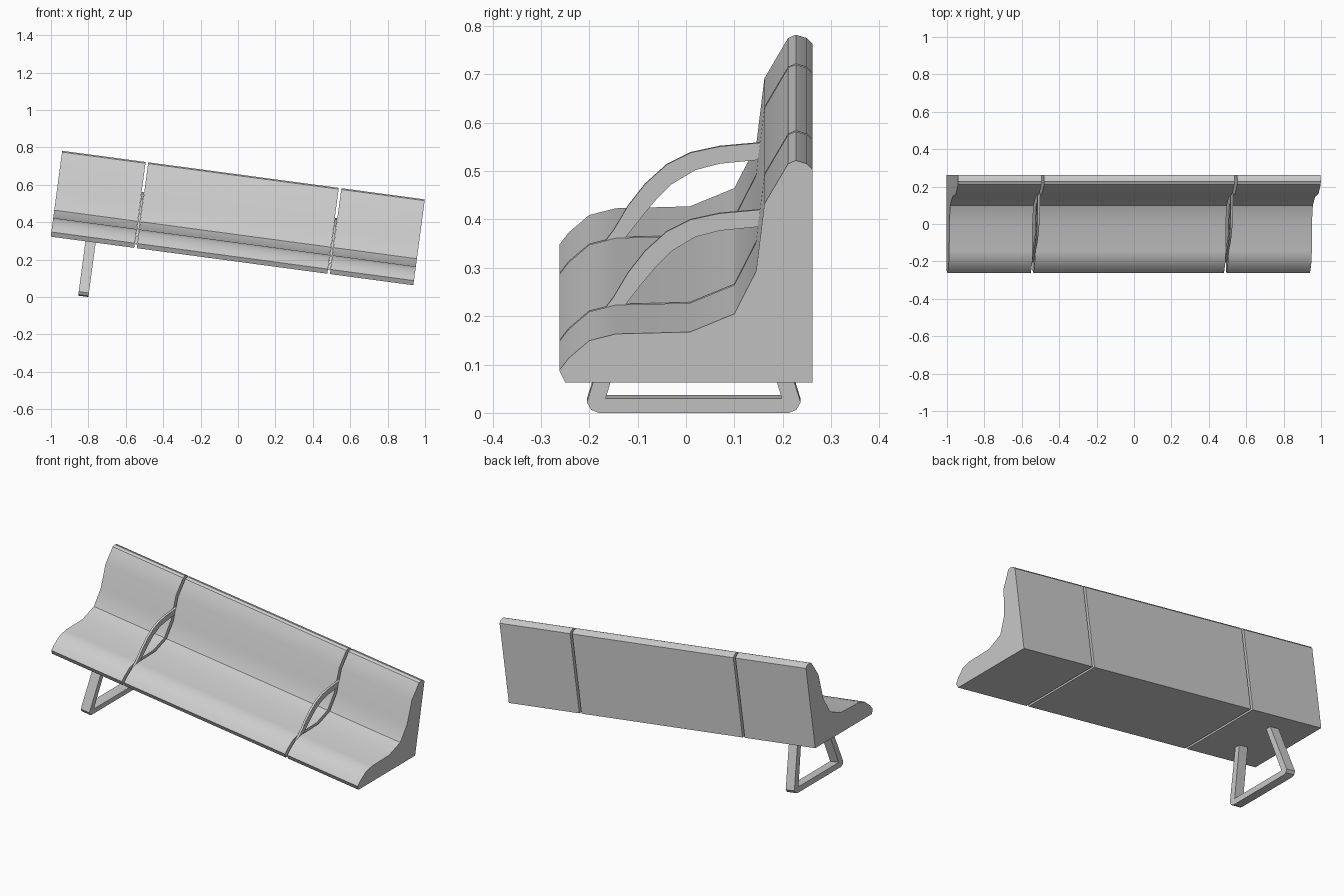
import bpy, bmesh, math
from mathutils import Matrix

if "Cube" in bpy.data.objects:
    bpy.data.objects.remove(bpy.data.objects["Cube"])

# Whole bench leans sideways about y; parts are laid out in its own level frame
TILT = Matrix.Translation((-0.032, 0, 0.193)) @ Matrix.Rotation(math.radians(7.63), 4, 'Y')


def slab(name, outline, x0, x1):
    """Extrude a closed (y, z) outline from x0 to x1."""
    bm = bmesh.new()
    face = bm.faces.new([bm.verts.new((x0, y, z)) for y, z in outline])
    ext = bmesh.ops.extrude_face_region(bm, geom=[face], use_keep_orig=True)
    moved = [g for g in ext["geom"] if isinstance(g, bmesh.types.BMVert)]
    bmesh.ops.translate(bm, verts=moved, vec=(x1 - x0, 0, 0))
    bmesh.ops.recalc_face_normals(bm, faces=bm.faces)
    me = bpy.data.meshes.new(name)
    bm.to_mesh(me)
    bm.free()
    me.shade_smooth()
    me.set_sharp_from_angle(angle=math.radians(30))
    ob = bpy.data.objects.new(name, me)
    ob.matrix_world = TILT
    bpy.context.collection.objects.link(ob)
    return ob


# Seat and back in one solid profile, cut into three sections
profile = [(-0.25, 0), (-0.262, 0.025), (-0.243, 0.05), (-0.20, 0.087),
           (-0.145, 0.101), (0.008, 0.105), (0.10, 0.143), (0.145, 0.232),
           (0.162, 0.372), (0.211, 0.456), (0.227, 0.463), (0.25, 0.456),
           (0.262, 0.444), (0.262, 0)]
END, MID, GAP = 0.978, 0.514, 0.014
slab("middle_seat", profile, -MID, MID)
slab("left_seat", profile, -END, -MID - GAP)
slab("right_seat", profile, MID + GAP, END)

# Thin curved armrests standing in the gaps
arm = [(0.17, 0.301), (0.07, 0.292), (0.01, 0.279), (-0.04, 0.254),
       (-0.085, 0.213), (-0.12, 0.168), (-0.15, 0.117), (-0.175, 0.084),
       (-0.195, 0.05), (-0.205, 0.02), (-0.17, 0.02), (-0.155, 0.055),
       (-0.125, 0.102), (-0.09, 0.147), (-0.06, 0.183), (-0.03, 0.213),
       (0.02, 0.243), (0.07, 0.256), (0.17, 0.266)]
for side, label in ((-1, "left"), (1, "right")):
    c = side * (MID + GAP / 2)
    slab(label + "_armrest", arm, c - 0.006, c + 0.006)

# Single leg frame: U-shaped bar with chamfered bottom corners, mirrored half
half_outer = [(0.135, 0.004), (0.221, -0.271), (0.212, -0.287), (0.197, -0.293)]
half_inner = [(0.182, -0.263), (0.103, 0.004)]
cy = 0.016
right = half_outer
left = [(-y, z) for y, z in reversed(half_outer)]
inner = [(-y, z) for y, z in reversed(half_inner)] + half_inner[:1] + half_inner[1:]
leg = [(y + cy, z) for y, z in right + left + inner]
slab("leg_frame", leg, -0.7905, -0.7355)
